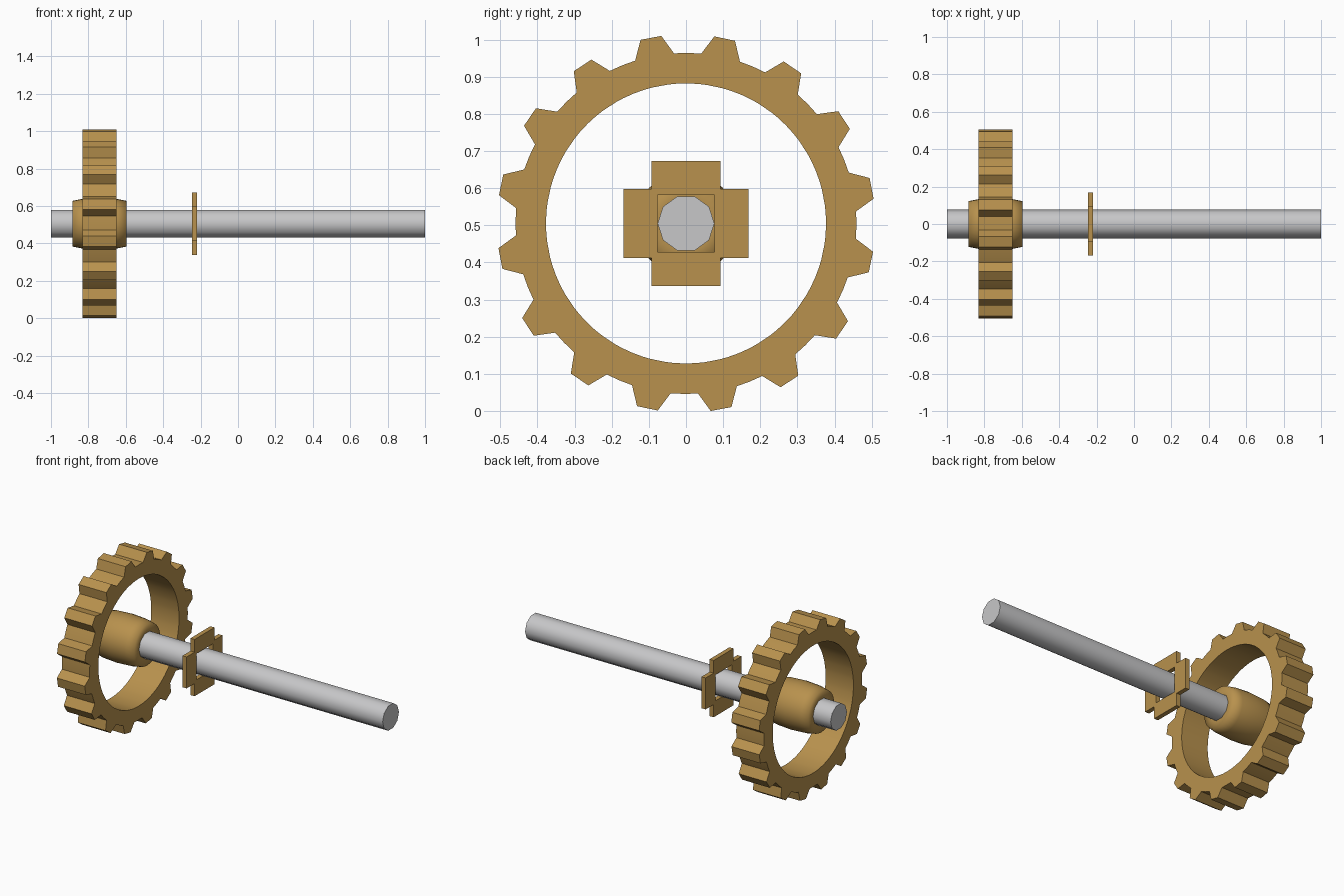
import bpy, bmesh, math

if "Cube" in bpy.data.objects:
    bpy.data.objects.remove(bpy.data.objects["Cube"])

CZ = 0.505  # height of the axle axis


def material(name, rgb):
    m = bpy.data.materials.new(name)
    m.diffuse_color = (*rgb, 1)
    m.use_nodes = True
    m.node_tree.nodes["Principled BSDF"].inputs["Base Color"].default_value = m.diffuse_color
    return m


gold = material("brass", (0.48, 0.285, 0.075))
grey = material("steel grey", (0.57, 0.57, 0.58))


def finish(bm, name, mat, smooth_angle=None):
    bmesh.ops.recalc_face_normals(bm, faces=bm.faces)
    me = bpy.data.meshes.new(name)
    bm.to_mesh(me)
    bm.free()
    me.materials.append(mat)
    ob = bpy.data.objects.new(name, me)
    bpy.context.collection.objects.link(ob)
    if smooth_angle:
        bpy.ops.object.select_all(action='DESELECT')
        ob.select_set(True)
        bpy.context.view_layer.objects.active = ob
        bpy.ops.object.shade_smooth_by_angle(angle=math.radians(smooth_angle))
    return ob


def lathe(name, profile, sides, mat, smooth_angle):
    """Closed solid of (x, radius) rings around the axle axis."""
    bm = bmesh.new()
    rings = []
    for x, r in profile:
        rings.append([bm.verts.new((x, r * math.cos(a), CZ + r * math.sin(a)))
                      for a in (2 * math.pi * i / sides for i in range(sides))])
    for a, b in zip(rings, rings[1:]):
        for i in range(sides):
            j = (i + 1) % sides
            bm.faces.new((a[i], a[j], b[j], b[i]))
    bm.faces.new(rings[0])
    bm.faces.new(rings[-1])
    return finish(bm, name, mat, smooth_angle)


def ring_plate(name, outer, inner, x0, x1, mat, smooth_angle=None):
    """Plate with a hole: matching outer and inner (y, z) loops, extruded in x."""
    bm = bmesh.new()
    loops = [[bm.verts.new((x, y, CZ + z)) for y, z in pts]
             for x, pts in ((x0, outer), (x1, outer), (x1, inner), (x0, inner))]
    n = len(outer)
    for k in range(4):
        a, b = loops[k], loops[(k + 1) % 4]
        for i in range(n):
            j = (i + 1) % n
            bm.faces.new((a[i], a[j], b[j], b[i]))
    return finish(bm, name, mat, smooth_angle)


# axle
lathe("axle", [(-1, 0.0765), (1, 0.0765)], 10, grey, 40)

# barrel hub, inside the gear
lathe("hub", [(-0.885, 0.075), (-0.885, 0.122), (-0.83, 0.133), (-0.74, 0.138),
              (-0.65, 0.133), (-0.595, 0.122), (-0.595, 0.075)], 32, gold, 100)

# toothed ring
outer, inner = [], []
for t in range(16):
    mid = 11.8 + 22.5 * t
    for offset, r in ((-6.65, 0.459), (-3.2, 0.5092), (3.2, 0.5092),
                      (6.65, 0.459), (11.25, 0.459)):
        a = math.radians(mid + offset)
        outer.append((r * math.sin(a), r * math.cos(a)))
        inner.append((0.377 * math.sin(a), 0.377 * math.cos(a)))
ring_plate("gear_ring", outer, inner, -0.832, -0.65, gold, 25)

# cross-shaped plate with a square hole
w, e, h = 0.093, 0.168, 0.077
outer, inner = [], []
for k in range(4):
    c, s = round(math.cos(k * math.pi / 2)), round(math.sin(k * math.pi / 2))
    for (y, z), (iy, iz) in (((e, -w), (h, -h * 0.9)), ((e, w), (h, h * 0.9)),
                             ((w, w), (h, h))):
        outer.append((y * c - z * s, y * s + z * c))
        inner.append((iy * c - iz * s, iy * s + iz * c))
ring_plate("cross_plate", outer, inner, -0.246, -0.219, gold)
